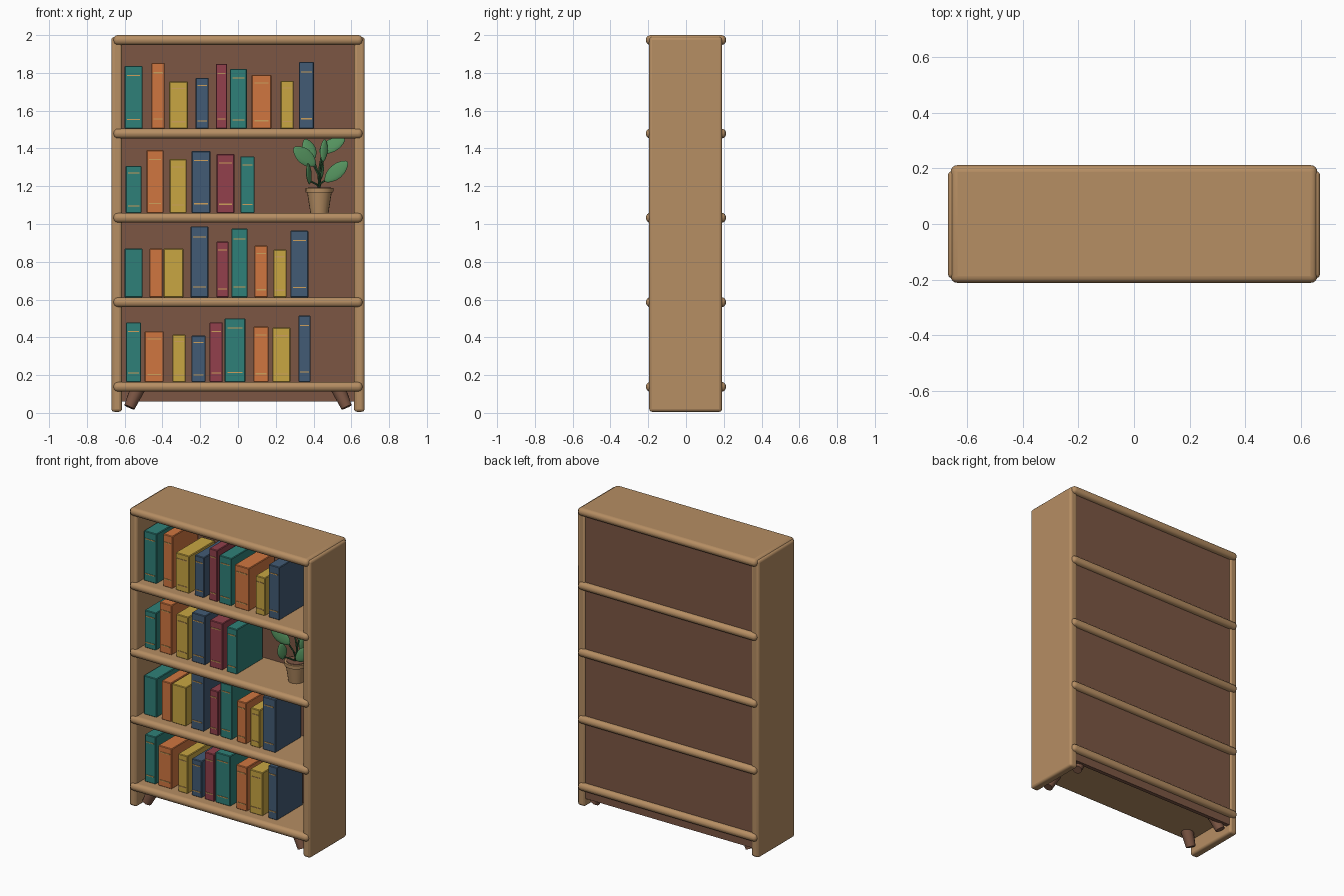
import bpy, bmesh, math
from mathutils import Vector, Matrix

if "Cube" in bpy.data.objects:
    bpy.data.objects.remove(bpy.data.objects["Cube"])


def material(name, rgb):
    m = bpy.data.materials.new(name)
    m.diffuse_color = [(c / 255 / 12.92 if c < 11 else ((c / 255 + 0.055) / 1.055) ** 2.4) for c in rgb] + [1]
    m.use_nodes = True
    m.node_tree.nodes["Principled BSDF"].inputs["Base Color"].default_value = m.diffuse_color
    return m


WOOD = material("light wood", (182, 142, 99))
BROWN = material("dark brown wood", (124, 86, 68))
TEAL = material("teal cloth", (47, 128, 120))
ORANGE = material("orange cloth", (208, 118, 64))
YELLOW = material("mustard cloth", (200, 166, 66))
NAVY = material("navy cloth", (66, 91, 117))
RED = material("burgundy cloth", (146, 64, 76))
GOLD = material("tan gold band", (205, 160, 92))
GREEN = material("leaf green", (84, 146, 94))
STEM = material("stem green", (52, 100, 62))


def finish(name, bm, mat, bevel=0, segments=1, smooth=True):
    mesh = bpy.data.meshes.new(name)
    bmesh.ops.recalc_face_normals(bm, faces=bm.faces)
    bm.to_mesh(mesh)
    bm.free()
    ob = bpy.data.objects.new(name, mesh)
    bpy.context.collection.objects.link(ob)
    mesh.materials.append(mat)
    if bevel:
        mod = ob.modifiers.new("rounded edges", 'BEVEL')
        mod.width, mod.segments = bevel, segments
    if smooth:
        bpy.ops.object.select_all(action='DESELECT')
        ob.select_set(True)
        bpy.context.view_layer.objects.active = ob
        bpy.ops.object.shade_smooth_by_angle(angle=math.radians(35))
    return ob


def box(name, centre, size, mat, bevel=0, segments=1):
    bm = bmesh.new()
    bmesh.ops.create_cube(bm, size=1, matrix=Matrix.Translation(centre) @ Matrix.Diagonal((*size, 1)))
    return finish(name, bm, mat, bevel, segments, smooth=segments > 1)


def cone(name, a, b, r1, r2, mat, sides=16):
    a, b = Vector(a), Vector(b)
    rot = (b - a).to_track_quat('Z', 'Y').to_matrix().to_4x4()
    bm = bmesh.new()
    bmesh.ops.create_cone(bm, cap_ends=True, segments=sides, radius1=r1, radius2=r2,
                          depth=(b - a).length, matrix=Matrix.Translation((a + b) / 2) @ rot)
    return finish(name, bm, mat)


# Case: side panels, back panel, shelves with rounded edges
for s, side in ((-1, "left"), (1, "right")):
    box(side + "_side_panel", (s * 0.642, -0.002, 0.998), (0.056, 0.386, 1.984), WOOD, 0.015, 3)
box("back_panel", (0, 0.17, 1.01), (1.24, 0.026, 1.90), BROWN)
for i, z in enumerate((0.138, 0.586, 1.033, 1.479, 1.974)):
    box(f"shelf_{i}", (0, 0, z), (1.32, 0.424, 0.052), WOOD, 0.024, 4)

# Splayed feet
for sx in (-1, 1):
    for sy in (-1, 1):
        cone("foot", (sx * 0.575, sy * 0.14, 0.03), (sx * 0.53, sy * 0.125, 0.13), 0.03, 0.04, BROWN, 12)

# Books: shelf top, then (colour, centre x, width, height)
T, O, Y, N, R = TEAL, ORANGE, YELLOW, NAVY, RED
rows = [
    (1.504, [(T, -.553, .095, .333), (O, -.423, .07, .349), (Y, -.315, .10, .25), (N, -.19, .07, .27),
             (R, -.087, .06, .344), (T, .002, .09, .317), (O, .124, .105, .286), (Y, .26, .07, .254),
             (N, .362, .08, .354)]),
    (1.058, [(T, -.553, .085, .25), (O, -.439, .09, .333), (Y, -.317, .09, .286), (N, -.196, .10, .328),
             (R, -.066, .095, .312), (T, .05, .075, .30)]),
    (0.611, [(T, -.553, .095, .259), (O, -.434, .07, .259), (Y, -.341, .105, .259), (N, -.204, .095, .376),
             (R, -.082, .065, .296), (T, .008, .085, .365), (O, .122, .07, .275), (Y, .222, .07, .254),
             (N, .325, .095, .354)]),
    (0.163, [(T, -.553, .08, .316), (O, -.444, .10, .269), (Y, -.312, .07, .252), (N, -.209, .075, .246),
             (R, -.116, .07, .316), (T, -.016, .11, .337), (O, .122, .08, .294), (Y, .23, .095, .289),
             (N, .352, .065, .352)]),
]
for z, books in rows:
    for mat, x, w, h in books:
        box("book", (x, 0, z + h / 2), (w, 0.275, h), mat, 0.004)
        if h != .259:
            for f in (0.15, 0.85):
                box("spine_band", (x, -0.138, z + h * f), (w * 0.72, 0.006, 0.006), GOLD)

# Plant pot, rim and soil
px, py, pz = 0.431, 0.0, 1.058
cone("pot", (px, py, pz), (px, py, pz + 0.115), 0.048, 0.066, WOOD, 20)
cone("pot_rim", (px, py, pz + 0.108), (px, py, pz + 0.132), 0.073, 0.074, WOOD, 20)
cone("soil", (px, py, pz + 0.125), (px, py, pz + 0.136), 0.062, 0.06, BROWN, 20)


# Leaves: flattened pointed ovals, each on its own curved stem
def leaf(base, tip, width, normal):
    base, tip = Vector(base), Vector(tip)
    along = (tip - base).normalized()
    across = along.cross(Vector(normal)).normalized()
    flat = across.cross(along)
    frame = Matrix((across, flat, along)).transposed().to_4x4()
    size = Matrix.Diagonal((width / 2, 0.008, (tip - base).length / 2, 1))
    bm = bmesh.new()
    bmesh.ops.create_uvsphere(bm, u_segments=12, v_segments=8, radius=1)
    for v in bm.verts:
        v.co.x *= 1 - 0.25 * v.co.z ** 2
    bm.transform(Matrix.Translation((base + tip) / 2) @ frame @ size)
    finish("leaf", bm, GREEN)
    cu = bpy.data.curves.new("stem", 'CURVE')
    cu.dimensions, cu.bevel_depth, cu.bevel_resolution = '3D', 0.005, 1
    sp = cu.splines.new('POLY')
    start = Vector((px, py, pz + 0.13))
    mid = (start + base) / 2 + Vector(((px - base.x) * 0.25, 0, 0.01))
    sp.points.add(2)
    for p, co in zip(sp.points, (start, mid, base + along * 0.02)):
        p.co = (*co, 1)
    cu.materials.append(STEM)
    bpy.context.collection.objects.link(bpy.data.objects.new("stem", cu))


leaf((0.41, -0.04, 1.31), (0.295, -0.07, 1.405), 0.085, (0, -1, 0.3))
leaf((0.46, -0.05, 1.225), (0.58, -0.07, 1.33), 0.08, (0, -1, 0.3))
leaf((0.43, 0.03, 1.38), (0.565, 0.05, 1.452), 0.075, (0, -1, 0.4))
leaf((0.38, -0.06, 1.21), (0.37, -0.08, 1.32), 0.07, (1, -0.4, 0))
leaf((0.44, 0.04, 1.24), (0.445, 0.08, 1.35), 0.07, (1, -0.3, 0))
leaf((0.40, 0.03, 1.34), (0.355, 0.06, 1.45), 0.075, (0.4, -1, 0.2))
leaf((0.45, 0.0, 1.33), (0.46, 0.02, 1.45), 0.05, (0.7, -1, 0))
